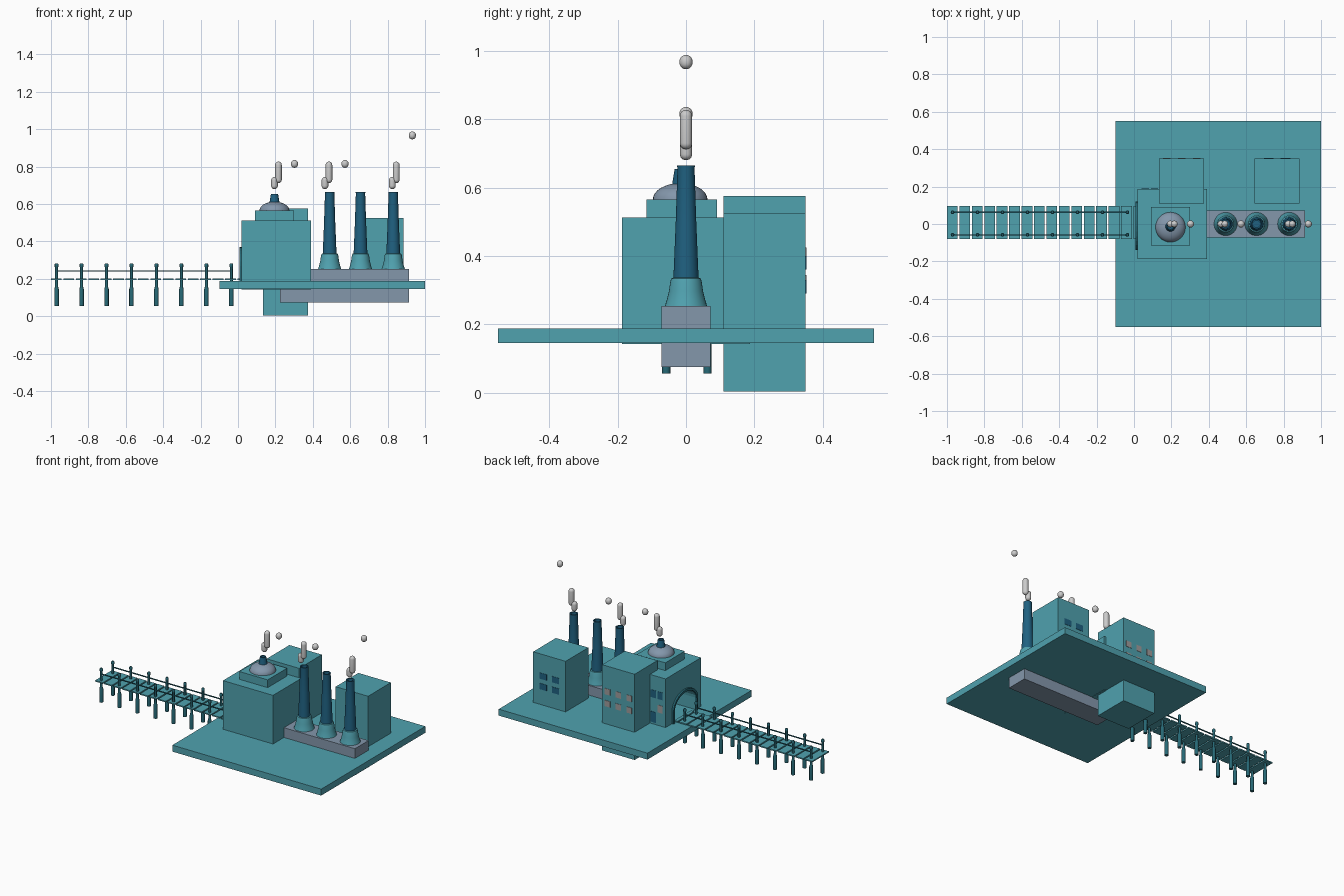
import bpy, bmesh, math
from mathutils import Vector

if "Cube" in bpy.data.objects:
    bpy.data.objects.remove(bpy.data.objects["Cube"])


def material(name, rgb):
    m = bpy.data.materials.new(name)
    m.diffuse_color = (*rgb, 1)
    m.use_nodes = True
    m.node_tree.nodes["Principled BSDF"].inputs["Base Color"].default_value = m.diffuse_color
    return m


TEAL = material("teal", (0.08, 0.36, 0.43))
BLUE = material("deep_blue", (0.014, 0.12, 0.22))
SLATE = material("slate", (0.23, 0.31, 0.41))
PALE = material("pale_window", (0.35, 0.33, 0.33))
DARK = material("dark_teal", (0.02, 0.14, 0.18))


def finish(name, bm, mat=None, smooth=False):
    bmesh.ops.recalc_face_normals(bm, faces=bm.faces)
    me = bpy.data.meshes.new(name)
    bm.to_mesh(me)
    bm.free()
    ob = bpy.data.objects.new(name, me)
    bpy.context.collection.objects.link(ob)
    if mat:
        me.materials.append(mat)
    if smooth:
        bpy.ops.object.select_all(action='DESELECT')
        ob.select_set(True)
        bpy.context.view_layer.objects.active = ob
        bpy.ops.object.shade_smooth_by_angle(angle=math.radians(40))
    return ob


def box(name, x0, x1, y0, y1, z0, z1, mat=None):
    bm = bmesh.new()
    bmesh.ops.create_cube(bm, size=1)
    for v in bm.verts:
        v.co = Vector((x0 + (v.co.x + .5) * (x1 - x0),
                       y0 + (v.co.y + .5) * (y1 - y0),
                       z0 + (v.co.z + .5) * (z1 - z0)))
    return finish(name, bm, mat)


def lathe(name, profile, x, y, mat=None, steps=24):
    bm = bmesh.new()
    vs = [bm.verts.new((x + r, y, z)) for r, z in profile]
    es = [bm.edges.new(p) for p in zip(vs, vs[1:])]
    bmesh.ops.spin(bm, geom=vs + es, cent=(x, y, 0), axis=(0, 0, 1),
                   angle=2 * math.pi, steps=steps, use_duplicate=False)
    bmesh.ops.remove_doubles(bm, verts=bm.verts, dist=1e-5)
    return finish(name, bm, mat, True)


def prism_x(name, outline, x0, x1, mat=None):
    # outline in y,z pushed along x
    bm = bmesh.new()
    f = bm.faces.new([bm.verts.new((x0, y, z)) for y, z in outline])
    r = bmesh.ops.extrude_face_region(bm, geom=[f])
    for v in r["geom"]:
        if isinstance(v, bmesh.types.BMVert):
            v.co.x = x1
    # extrude_face_region leaves the start face in place as the back cap
    if not f.is_valid or f not in bm.faces[:]:
        bmesh.ops.holes_fill(bm, edges=bm.edges)
    bmesh.ops.holes_fill(bm, edges=[e for e in bm.edges if e.is_boundary])
    return finish(name, bm, mat)


def arch(half, spring, top, floor=0.188, yc=-0.01, n=14):
    curve = [(yc + half * math.cos(math.pi * i / n),
              spring + (top - spring) * math.sin(math.pi * i / n)) for i in range(n + 1)]
    return [(yc + half, floor)] + curve + [(yc - half, floor)]


# ground slab and buildings
box("platform", -0.10, 1.0, -0.55, 0.55, 0.145, 0.188, TEAL)
hall = box("main_hall", 0.02, 0.39, -0.187, 0.187, 0.143, 0.513, TEAL)
box("hall_upper_tier", 0.09, 0.30, -0.115, 0.09, 0.513, 0.565, TEAL)
box("tall_block", 0.135, 0.375, 0.11, 0.35, 0.003, 0.576, TEAL)
box("far_block", 0.645, 0.885, 0.11, 0.35, 0.15, 0.526, TEAL)
box("stack_plinth", 0.225, 0.915, -0.072, 0.072, 0.075, 0.253, SLATE)

# arched entrance recess
cutter = prism_x("entrance_cutter", arch(0.115, 0.27, 0.355, 0.19), -0.02, 0.20)
cutter.hide_render = True
cutter.hide_set(True)
mod = hall.modifiers.new("entrance", 'BOOLEAN')
mod.operation = 'DIFFERENCE'
mod.solver = 'EXACT'
mod.object = cutter

# entrance surround
frame = arch(0.13, 0.27, 0.37) + arch(0.115, 0.27, 0.355)[::-1]
prism_x("entrance_surround", frame, 0.008, 0.022, DARK)

# windows on the back walls
for x in (0.72, 0.81):
    for z in (0.31, 0.38):
        box("far_block_window", x - .026, x + .026, 0.348, 0.352, z - .02, z + .02, BLUE)
for x in (0.175, 0.255, 0.335):
    for z in (0.325, 0.405):
        box("tall_block_window", x - .02, x + .02, 0.348, 0.352, z - .02, z + .02, PALE)
for x, z, h, m in ((.11, .39, .025, BLUE), (.06, .39, .025, BLUE),
                   (.06, .30, .025, PALE), (.11, .235, .035, BLUE)):
    box("hall_window", x - .019, x + .019, 0.185, 0.189, z - h, z + h, m)

# roof dome and vent
arc = [(0.08 * math.cos(a), 0.565 + 0.048 * math.sin(a))
       for a in [math.pi / 2 * i / 8 for i in range(9)]]
arc[-1] = (0, arc[-1][1])
lathe("roof_dome", arc, 0.195, -0.017, SLATE, 32)
lathe("dome_vent", [(0, .60), (.028, .60), (.024, .625), (.019, .655), (.013, .655),
                    (.013, .615), (0, .615)], 0.195, -0.014, BLUE)

# three flared stacks
for x in (0.49, 0.655, 0.83):
    lathe("stack_skirt", [(0, .253), (.062, .253), (.056, .272), (.050, .297), (.046, .325),
                          (.043, .334), (.036, .337), (0, .337)], x, 0, TEAL, 32)
    lathe("stack", [(.037, .33), (.030, .50), (.025, .655), (.026, .664), (.019, .664),
                    (.019, .48), (0, .48)], x, 0, BLUE, 32)


# smoke puffs
def puff(x, z0, z1, r=0.018):
    n, prof = 6, []
    for zc, a0 in ((z0 + r, -90), (z1 - r, 0)):
        for i in range(n + 1):
            a = math.radians(a0 + 90 * i / n)
            prof.append((max(0, r * math.cos(a)), zc + r * math.sin(a)))
    prof[0], prof[-1] = (0, z0), (0, z1)
    lathe("smoke_puff", prof, x, 0, None, 20)


for x, high in ((0.195, .815), (0.465, .815), (0.825, .967)):
    puff(x, 0.68, 0.745)
    puff(x + 0.021, 0.712, 0.827)
    puff(x + 0.107, high - .021, high + .021, 0.019)

# boardwalk planks
for i in range(15):
    x = -1.0 + i * 0.0665
    box("plank", x, x + 0.057, -0.08, 0.095, 0.193, 0.201, TEAL)
box("end_plank", -0.003, 0.02, -0.08, 0.095, 0.193, 0.201, TEAL)

# posts and hand ropes on both sides
for y in (-0.058, 0.063):
    for i in range(8):
        lathe("post", [(0, .056), (.012, .056), (.012, .145), (.008, .16), (.008, .262),
                       (.010, .265), (.010, .278), (.006, .283), (0, .283)],
              -0.97 + i * 0.1335, y, DARK, 12)
    box("hand_rope", -0.97, -0.035, y - .003, y + .003, 0.24, 0.246, DARK)
